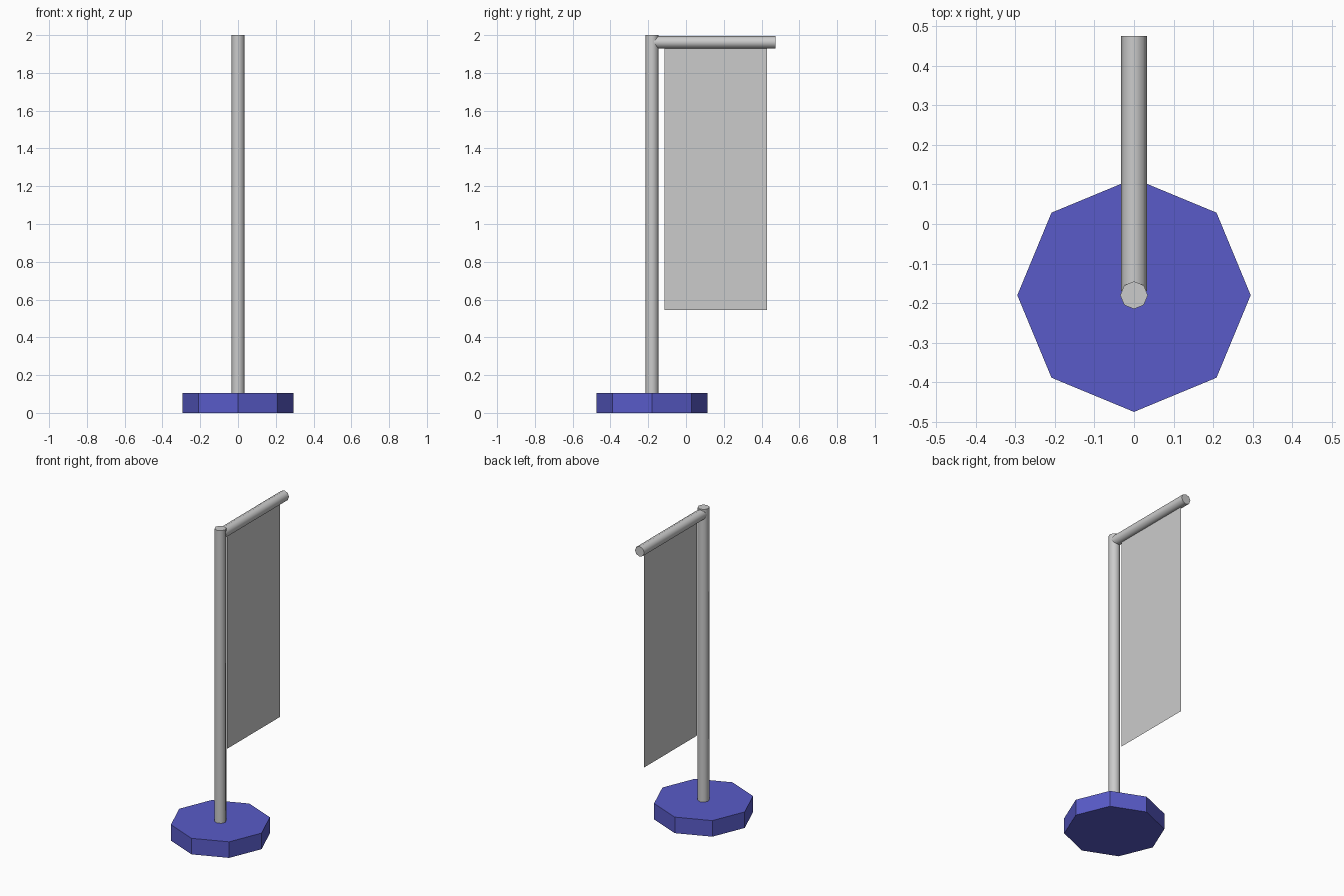
import bpy
from math import radians

if "Cube" in bpy.data.objects:
    bpy.data.objects.remove(bpy.data.objects["Cube"])

BASE_Y = -0.18


def rod(name, radius, length, location, rotation=(0, 0, 0), smooth=True):
    bpy.ops.mesh.primitive_cylinder_add(vertices=8, radius=radius, depth=length,
                                        location=location, rotation=rotation)
    obj = bpy.context.object
    obj.name = name
    if smooth:
        bpy.ops.object.shade_smooth_by_angle(angle=radians(50))
    return obj


# Blue octagonal foot
base = rod("base", 0.295, 0.104, (0, BASE_Y, 0.052), smooth=False)
blue = bpy.data.materials.new("blue")
blue.diffuse_color = (0.1, 0.105, 0.58, 1)
blue.use_nodes = True
blue.node_tree.nodes["Principled BSDF"].inputs["Base Color"].default_value = blue.diffuse_color
base.data.materials.append(blue)

# Upright pole
rod("pole", 0.035, 1.9, (0, BASE_Y, 1.05))

# Horizontal arm, reaching back from inside the pole
arm_start, arm_end = -0.17, 0.475
rod("arm", 0.033, arm_end - arm_start, (0, (arm_start + arm_end) / 2, 1.962),
    (radians(90), 0, 0))

# Thin cloth banner hanging from the arm
y0, y1, z0, z1 = -0.115, 0.43, 0.545, 1.935
mesh = bpy.data.meshes.new("banner")
mesh.from_pydata([(0, y0, z0), (0, y1, z0), (0, y1, z1), (0, y0, z1)], [], [(0, 1, 2, 3)])
bpy.context.collection.objects.link(bpy.data.objects.new("banner", mesh))
